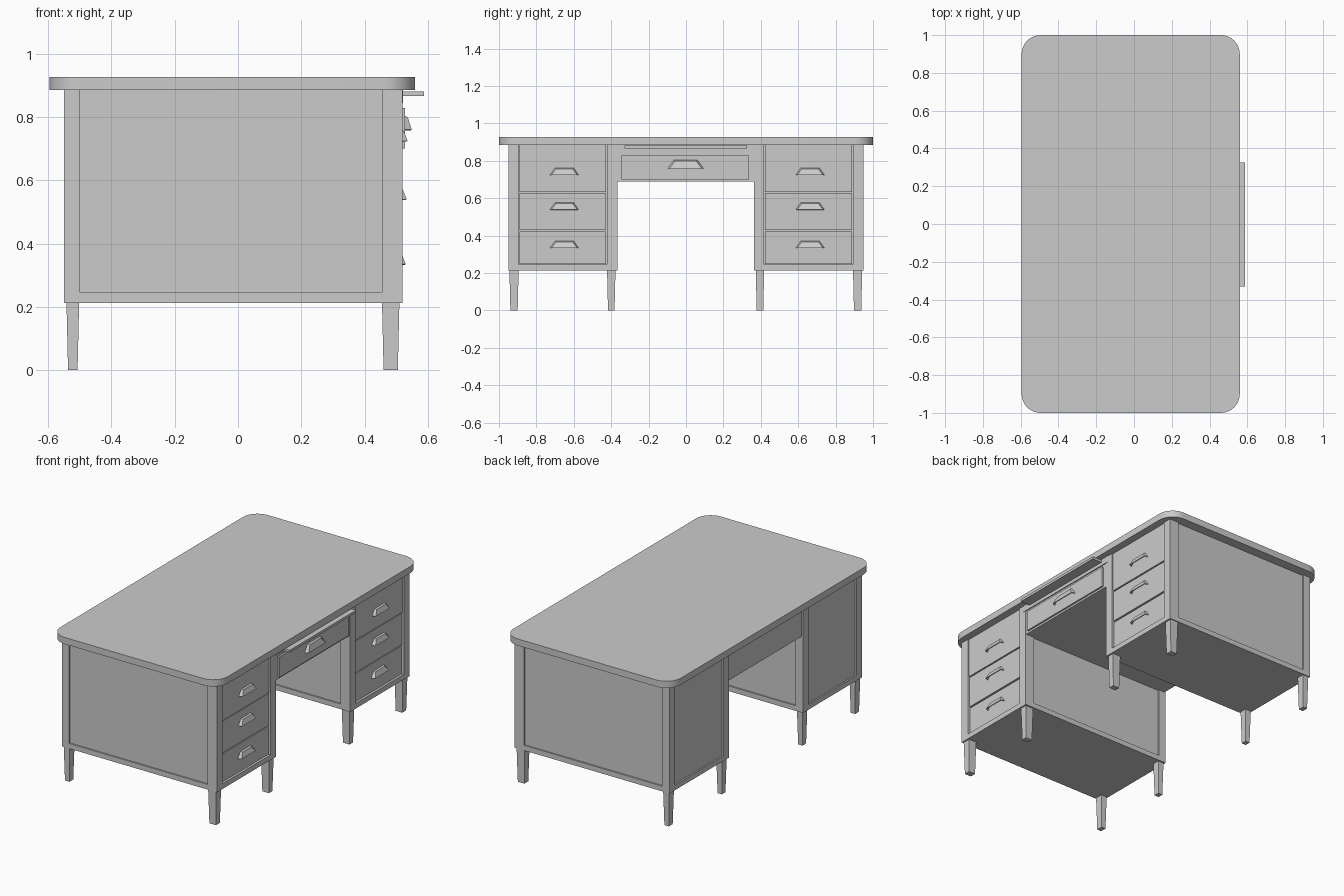
import bpy
import bmesh
import math

old = bpy.data.objects.get("Cube")
if old:
    bpy.data.objects.remove(old, do_unlink=True)

grey = bpy.data.materials.new("desk grey")
grey.use_nodes = True
colour = (0.6, 0.6, 0.6, 1)
grey.diffuse_color = colour
grey.node_tree.nodes["Principled BSDF"].inputs["Base Color"].default_value = colour


def add_object(name, bm):
    bmesh.ops.recalc_face_normals(bm, faces=bm.faces)
    mesh = bpy.data.meshes.new(name)
    bm.to_mesh(mesh)
    bm.free()
    mesh.materials.append(grey)
    obj = bpy.data.objects.new(name, mesh)
    bpy.context.collection.objects.link(obj)
    return obj


def box(name, x, y, z, taper=0):
    """Box from (min, max) pairs; taper pulls the bottom edges inward."""
    bm = bmesh.new()
    bmesh.ops.create_cube(bm, size=1)
    for v in bm.verts:
        low = v.co.z < 0
        v.co = [lim[c > 0] for lim, c in zip((x, y, z), v.co)]
        if low:
            v.co.x += taper if v.co.x == min(bm_x for bm_x in x) or abs(v.co.x - x[0]) < 1e-5 else -taper
            v.co.y += taper if abs(v.co.y - y[0]) < 1e-5 else -taper
    return add_object(name, bm)


def handle(name, x, y, z, half, height, depth):
    """Sloping cup pull, open underneath."""
    bm = bmesh.new()
    top = half * 0.66
    back = [bm.verts.new((x, y + a, b)) for a, b in
            ((-half, z), (-top, z + height), (top, z + height), (half, z))]
    front = [bm.verts.new((x + d, y + a, b)) for a, b, d in
             ((-half * 0.9, z, depth), (-top * 0.9, z + height * 0.85, depth * 0.45),
              (top * 0.9, z + height * 0.85, depth * 0.45), (half * 0.9, z, depth))]
    bm.faces.new(front)
    for i in range(3):
        bm.faces.new((back[i], back[i + 1], front[i + 1], front[i]))
    obj = add_object(name, bm)
    shell = obj.modifiers.new("thickness", "SOLIDIFY")
    shell.thickness = 0.004


# Rounded table top
X0, X1, RADIUS = -0.595, 0.56, 0.1
bm = bmesh.new()
outline = []
for cx, cy, start in ((X1 - RADIUS, 1 - RADIUS, 0), (X0 + RADIUS, 1 - RADIUS, 90),
                      (X0 + RADIUS, RADIUS - 1, 180), (X1 - RADIUS, RADIUS - 1, 270)):
    for i in range(9):
        a = math.radians(start + i * 90 / 8)
        outline.append(bm.verts.new((cx + RADIUS * math.cos(a), cy + RADIUS * math.sin(a), 0.885)))
base = bm.faces.new(outline)
slab = bmesh.ops.extrude_face_region(bm, geom=[base])
bmesh.ops.translate(bm, vec=(0, 0, 0.042),
                    verts=[g for g in slab["geom"] if isinstance(g, bmesh.types.BMVert)])
top = add_object("table_top", bm)
top.select_set(True)
bpy.context.view_layer.objects.active = top
bpy.ops.object.shade_smooth_by_angle(angle=math.radians(35))

# Two pedestals with posts, recessed panels, legs and drawers
BACK, FRONT, BOTTOM, TOP = -0.55, 0.52, 0.213, 0.886
RAIL, RECESS = 0.245, 0.009
DRAWERS = ((0.247, 0.422, 0.335), (0.43, 0.628, 0.54), (0.634, 0.884, 0.725))
for side, y0, y1 in (("right", -0.95, -0.367), ("left", 0.363, 0.948)):
    box(f"{side}_pedestal_body", (BACK + RECESS, FRONT - 0.025),
        (y0 + RECESS, y1 - RECESS), (BOTTOM, TOP))
    box(f"{side}_bottom_rail", (BACK, FRONT), (y0, y1), (BOTTOM, RAIL))
    for end, px in (("back", (BACK, -0.5)), ("front", (0.455, FRONT))):
        lx = (px[0] + 0.008, px[1] - 0.002) if end == "back" else (px[0], px[1] - 0.01)
        for edge, py in (("near", (y0, y0 + 0.055)), ("far", (y1 - 0.055, y1))):
            box(f"{side}_{end}_{edge}_post", px, py, (BOTTOM, TOP))
            ly = (y0 + 0.006, y0 + 0.055) if edge == "near" else (y1 - 0.055, y1 - 0.006)
            if (side == "right") == (edge == "far"):
                ly = (ly[0], ly[1] - 0.004) if edge == "far" else (ly[0] + 0.004, ly[1])
            box(f"{side}_{end}_{edge}_leg", lx, ly, (0, BOTTOM), 0.005)
    middle = (y0 + y1) / 2 + 0.008
    for n, (z0, z1, pull) in enumerate(DRAWERS, 1):
        face = FRONT - 0.012 + 0.003 * (n - 1)
        box(f"{side}_drawer_{n}", (FRONT - 0.04, face), (y0 + 0.06, y1 - 0.06), (z0, z1))
        handle(f"{side}_handle_{n}", face, middle, pull, 0.076, 0.036, 0.022)

# Centre section over the knee space, with drawer and writing slide
box("centre_case", (BACK + RECESS, FRONT - 0.004), (-0.375, 0.37), (0.688, TOP))
box("centre_upper_rail", (0.47, FRONT + 0.002), (-0.385, 0.38), (0.845, TOP))
box("centre_drawer", (0.48, FRONT + 0.007), (-0.345, 0.337), (0.7, 0.828))
handle("centre_handle", FRONT + 0.007, -0.002, 0.76, 0.095, 0.045, 0.022)
box("writing_slide", (0.2, 0.588), (-0.33, 0.325), (0.866, 0.881))
